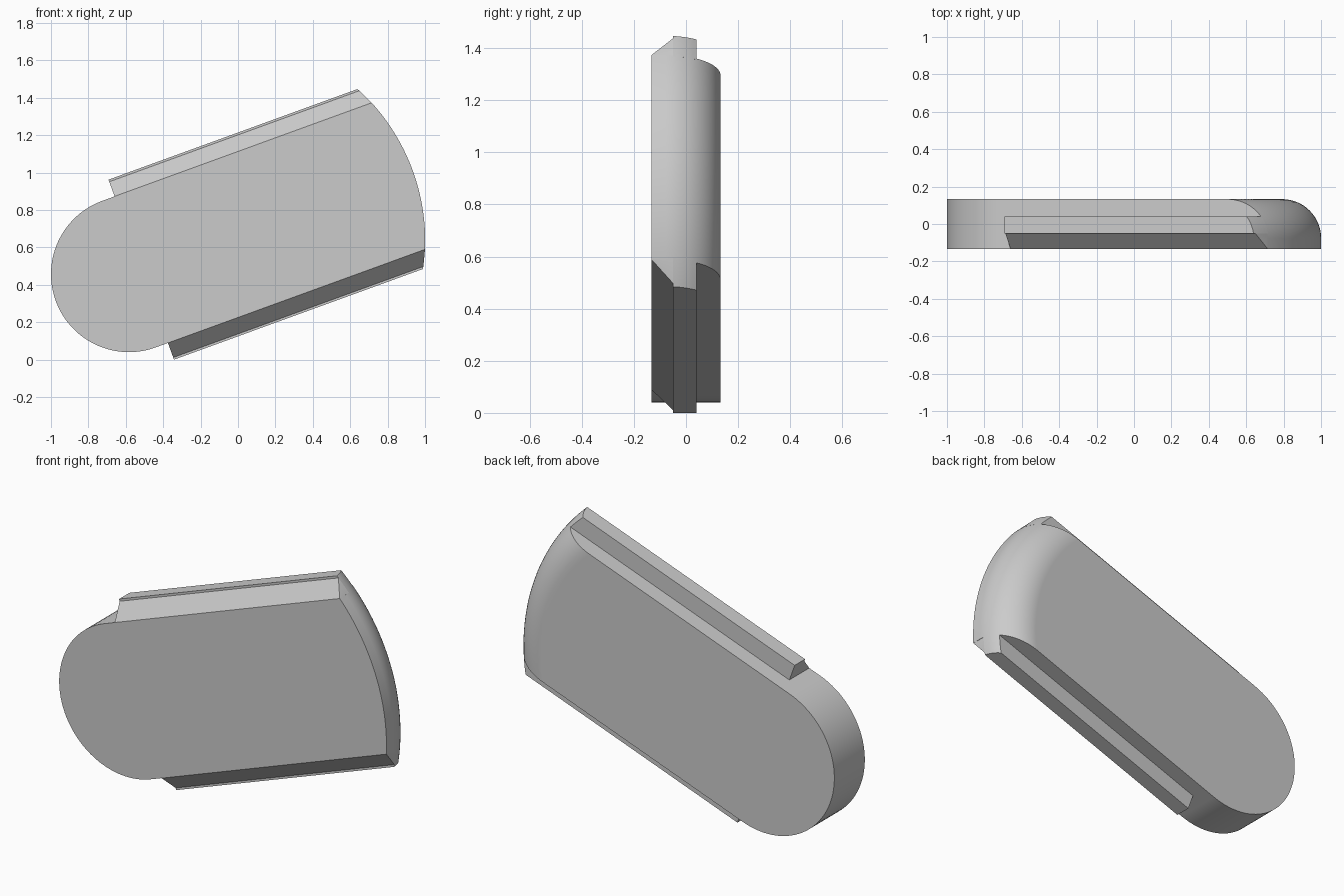
import bpy, bmesh, math

cube = bpy.data.objects.get("Cube")
if cube:
    bpy.data.objects.remove(cube, do_unlink=True)

TILT = math.radians(20)
CX, CZ = -0.583, 0.457      # centre of the round end
HALF = 0.417                # half width of the body
RAIL = 0.512                # half width across the rails
START = 0.07                # where the rails begin along the body
DEPTH = 0.133               # half thickness
ARC_U, ARC_R = 0.516, 1.099  # centre and radius of the curved end
FILLET = 0.21               # rounding of the curved end towards the back

grey = bpy.data.materials.new("grey")
grey.use_nodes = True
COLOUR = (0.6, 0.6, 0.6, 1)
grey.diffuse_color = COLOUR
grey.node_tree.nodes["Principled BSDF"].inputs["Base Color"].default_value = COLOUR


def end_u(y, v):
    """Position of the curved end along the body."""
    t = max(0, min(FILLET, y - (DEPTH - FILLET)))
    radius = ARC_R - FILLET + math.sqrt(FILLET ** 2 - t ** 2)
    return ARC_U + math.sqrt(radius ** 2 - v ** 2)


def end_arc(y, low, high, steps):
    vs = [low + (high - low) * i / steps for i in range(steps + 1)]
    return [(end_u(y, v), v) for v in vs]


def loft(name, layers):
    """Join outlines stacked from front to back, and cap both ends."""
    bm = bmesh.new()
    rings = []
    for y, outline in layers:
        rings.append([bm.verts.new((CX + u * math.cos(TILT) - v * math.sin(TILT), y,
                                    CZ + u * math.sin(TILT) + v * math.cos(TILT)))
                      for u, v in outline])
    for a, b in zip(rings, rings[1:]):
        for i in range(len(a)):
            j = (i + 1) % len(a)
            bm.faces.new((a[i], a[j], b[j], b[i]))
    bm.faces.new(rings[0])
    bm.faces.new(rings[-1])
    bmesh.ops.remove_doubles(bm, verts=bm.verts, dist=1e-5)
    bmesh.ops.recalc_face_normals(bm, faces=bm.faces)
    mesh = bpy.data.meshes.new(name)
    bm.to_mesh(mesh)
    bm.free()
    mesh.materials.append(grey)
    obj = bpy.data.objects.new(name, mesh)
    bpy.context.collection.objects.link(obj)
    bpy.ops.object.select_all(action="DESELECT")
    obj.select_set(True)
    bpy.context.view_layer.objects.active = obj
    bpy.ops.object.shade_smooth_by_angle(angle=math.radians(30))
    normals = obj.modifiers.new("flat_caps", "WEIGHTED_NORMAL")
    normals.keep_sharp = True


# Body: round at one end, arched and filleted at the other
round_end = [(-HALF * math.sin(a), HALF * math.cos(a))
             for a in (math.pi * i / 48 for i in range(49))]
body_ys = [-DEPTH] + [DEPTH - FILLET + FILLET * math.sin(math.pi / 2 * i / 16)
                      for i in range(17)]
loft("body", [(y, round_end + end_arc(y, -HALF, HALF, 32)) for y in body_ys])

# Rails: chamfered at the front, with a small lip and a flat outer edge
rail_section = [(-DEPTH, HALF), (-0.05, 0.5)]
rail_section += [(-0.05 + 0.09 * i / 6, RAIL) for i in range(7)]
base = HALF - 0.005
for name, side in (("upper_rail", 1), ("lower_rail", -1)):
    loft(name, [(y, [(u, side * v) for u, v in
                     [(START, top), (START, base)] + end_arc(y, base, top, 6)])
                for y, top in rail_section])
